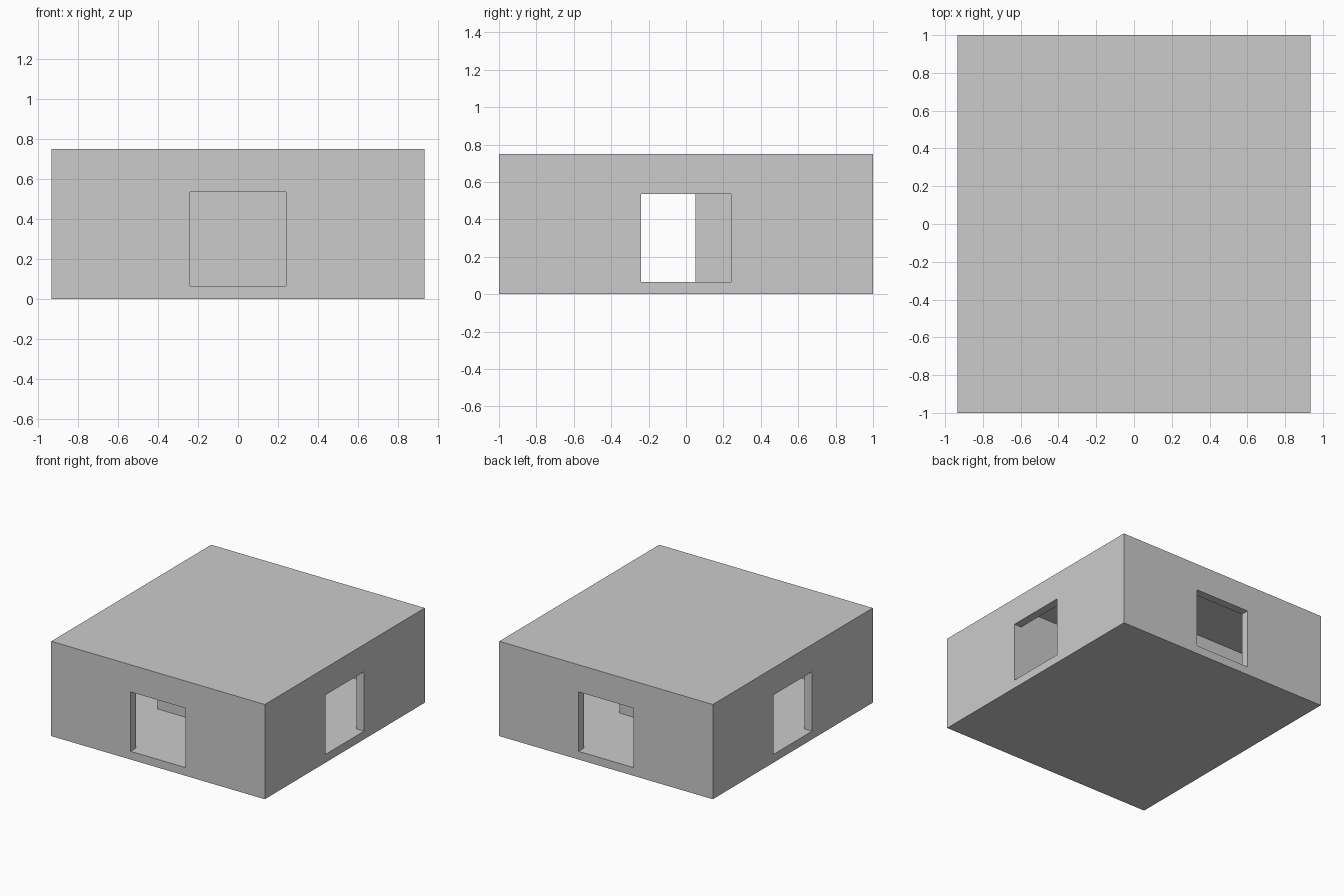
import bpy

if "Cube" in bpy.data.objects:
    bpy.data.objects.remove(bpy.data.objects["Cube"])

X, Y, H, T = 0.935, 1.0, 0.75, 0.065   # half width, half depth, height, wall thickness
HALF, HEAD = 0.24, 0.535               # opening half width and head height


def box(name, x0, x1, y0, y1, z0, z1):
    bpy.ops.mesh.primitive_cube_add(size=1)
    ob = bpy.context.object
    ob.name = name
    for v in ob.data.vertices:
        v.co = (x1 if v.co.x > 0 else x0, y1 if v.co.y > 0 else y0, z1 if v.co.z > 0 else z0)
    return ob


def cut(target, cutter):
    m = target.modifiers.new("cut", "BOOLEAN")
    m.operation, m.solver, m.object = "DIFFERENCE", "EXACT", cutter
    bpy.context.view_layer.objects.active = target
    bpy.ops.object.modifier_apply(modifier=m.name)
    bpy.data.objects.remove(cutter)


# Hollow building shell: floor, roof and outer walls
shell = box("building_shell", -X, X, -Y, Y, 0, H)
cut(shell, box("room_cutter", -X + T, X - T, -Y + T, Y - T, T, H - T))

# One opening in the middle of each outer wall, level with the floor
for s in (-1, 1):
    xs = sorted((s * (X - 2 * T), s * (X + 0.1)))
    ys = sorted((s * (Y - 2 * T), s * (Y + 0.1)))
    cut(shell, box("side_opening_cutter", *xs, -HALF, HALF, T, HEAD))
    cut(shell, box("end_opening_cutter", -HALF, HALF, *ys, T, HEAD))

# Two staggered inner partitions and a short return on the rear one
box("front_partition", -0.494, X - T, -0.30, -HALF, T, H - T)
box("rear_partition", -X + T, 0.374, HALF, 0.30, T, H - T)
box("partition_return", 0.374 - 0.06, 0.374, 0.05, HALF, T, H - T)
